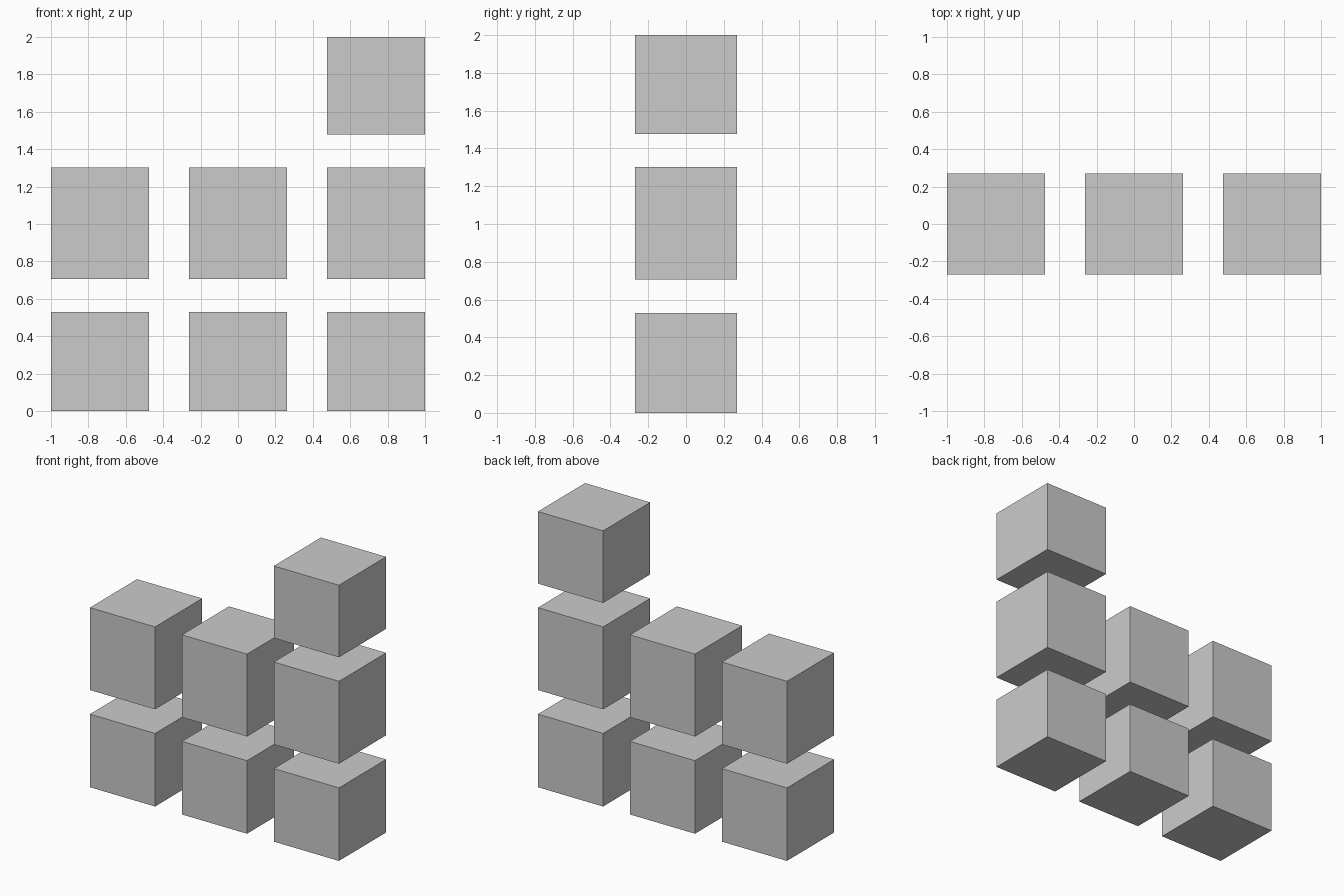
import bpy

if "Cube" in bpy.data.objects:
    bpy.data.objects.remove(bpy.data.objects["Cube"])

WIDTH, DEPTH, PITCH = 0.523, 0.54, 0.738


def block(name, x, z0, z1):
    bpy.ops.mesh.primitive_cube_add(size=1, location=(x, 0, (z0 + z1) / 2))
    obj = bpy.context.object
    obj.name = name
    obj.scale = (WIDTH, DEPTH, z1 - z0)
    bpy.ops.object.transform_apply(location=False, rotation=False, scale=True)


# Two full rows of three blocks; the middle row is slightly taller
for row, z0, z1 in (("lower", 0.0, 0.53), ("middle", 0.705, 1.303)):
    for side, column in (("left", -1), ("centre", 0), ("right", 1)):
        block(f"{row}_{side}_block", column * PITCH, z0, z1)

# Single block on top of the right column
block("upper_right_block", PITCH, 1.477, 2.0)
